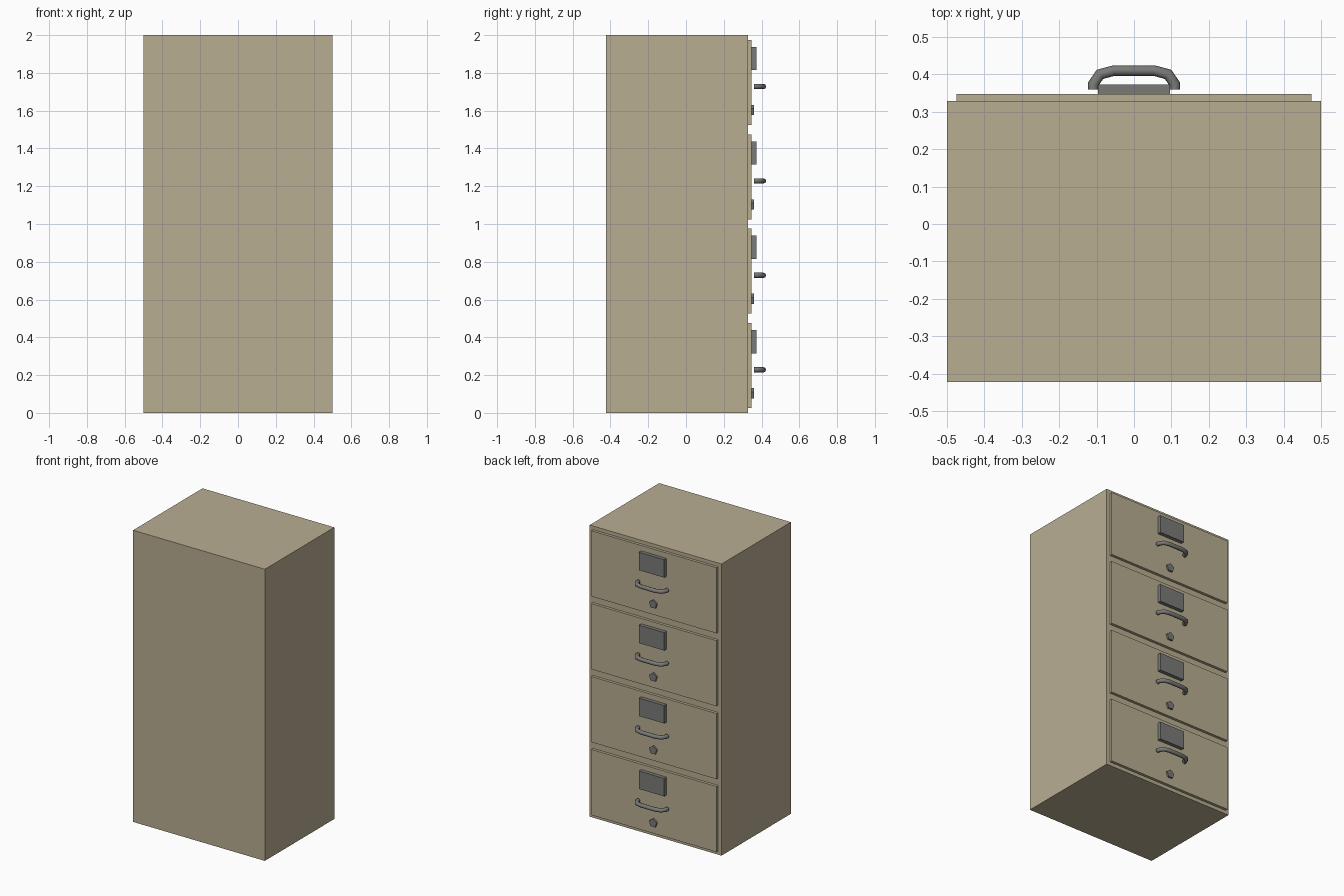
import bpy, bmesh, math
from mathutils import Vector, Matrix

if "Cube" in bpy.data.objects:
    bpy.data.objects.remove(bpy.data.objects["Cube"])


def material(name, rgb):
    m = bpy.data.materials.new(name)
    m.diffuse_color = (*rgb, 1.0)
    m.use_nodes = True
    m.node_tree.nodes["Principled BSDF"].inputs["Base Color"].default_value = m.diffuse_color
    return m


PAINT = material("beige paint", (0.480, 0.423, 0.288))
METAL = material("grey metal", (0.195, 0.195, 0.188))


def add(name, bm, mat, smooth=False):
    bmesh.ops.recalc_face_normals(bm, faces=bm.faces)
    mesh = bpy.data.meshes.new(name)
    bm.to_mesh(mesh)
    bm.free()
    mesh.materials.append(mat)
    if smooth:
        mesh.shade_smooth()
        mesh.set_sharp_from_angle(angle=math.radians(50))
    ob = bpy.data.objects.new(name, mesh)
    bpy.context.collection.objects.link(ob)
    return ob


def box(name, x, y, z, mat):
    """Box from (min, max) ranges."""
    bm = bmesh.new()
    size = [r[1] - r[0] for r in (x, y, z)]
    mid = [(r[0] + r[1]) / 2 for r in (x, y, z)]
    bmesh.ops.create_cube(bm, size=1, matrix=Matrix.Translation(mid) @ Matrix.Diagonal((*size, 1)))
    return add(name, bm, mat)


def tube(name, path, radius, z, mat, sides=8):
    """Mitred tube along an xy path at height z, with capped ends."""
    bm = bmesh.new()
    pts = [Vector((x, y, 0)) for x, y in path]
    up = Vector((0, 0, 1))
    rings = []
    for i, p in enumerate(pts):
        a = (p - pts[i - 1]).normalized() if i else None
        b = (pts[i + 1] - p).normalized() if i < len(pts) - 1 else None
        a, b = a or b, b or a
        t = (a + b).normalized()
        side = t.cross(up) / t.dot(a)
        rings.append([bm.verts.new(p + up * z + radius * (
            side * math.cos(k * math.tau / sides) + up * math.sin(k * math.tau / sides)))
            for k in range(sides)])
    for r, s in zip(rings, rings[1:]):
        for k in range(sides):
            n = (k + 1) % sides
            bm.faces.new((r[k], r[n], s[n], s[k]))
    bm.faces.new(rings[0])
    bm.faces.new(rings[-1])
    return add(name, bm, mat, smooth=True)


def lock(name, y0, y1, z, radius, mat):
    """Five-sided lock barrel with a corner pointing up."""
    bm = bmesh.new()
    loops = [[bm.verts.new((radius * math.sin(k * math.tau / 5), y, z + radius * math.cos(k * math.tau / 5)))
              for k in range(5)] for y in (y0, y1)]
    for k in range(5):
        n = (k + 1) % 5
        bm.faces.new((loops[0][k], loops[0][n], loops[1][n], loops[1][k]))
    for l in loops:
        bm.faces.new(l)
    return add(name, bm, mat)


# Cabinet body
box("cabinet_body", (-0.5, 0.5), (-0.423, 0.329), (0, 2), PAINT)

# Handle centre line: right half, mirrored to the left
half = [(0.109, 0.360), (0.109, 0.374), (0.091, 0.400), (0.054, 0.410)]
handle_path = half + [(-x, y) for x, y in reversed(half)]

# Four drawers with label plate, handle and lock
for i in range(4):
    z = i * 0.5
    n = i + 1
    box(f"drawer_front_{n}", (-0.475, 0.475), (0.325, 0.348), (z + 0.025, z + 0.475), PAINT)
    box(f"label_plate_{n}", (-0.096, 0.096), (0.345, 0.373), (z + 0.315, z + 0.438), METAL)
    tube(f"drawer_handle_{n}", handle_path, 0.014, z + 0.228, METAL)
    lock(f"drawer_lock_{n}", 0.345, 0.360, z + 0.101, 0.030, METAL)
